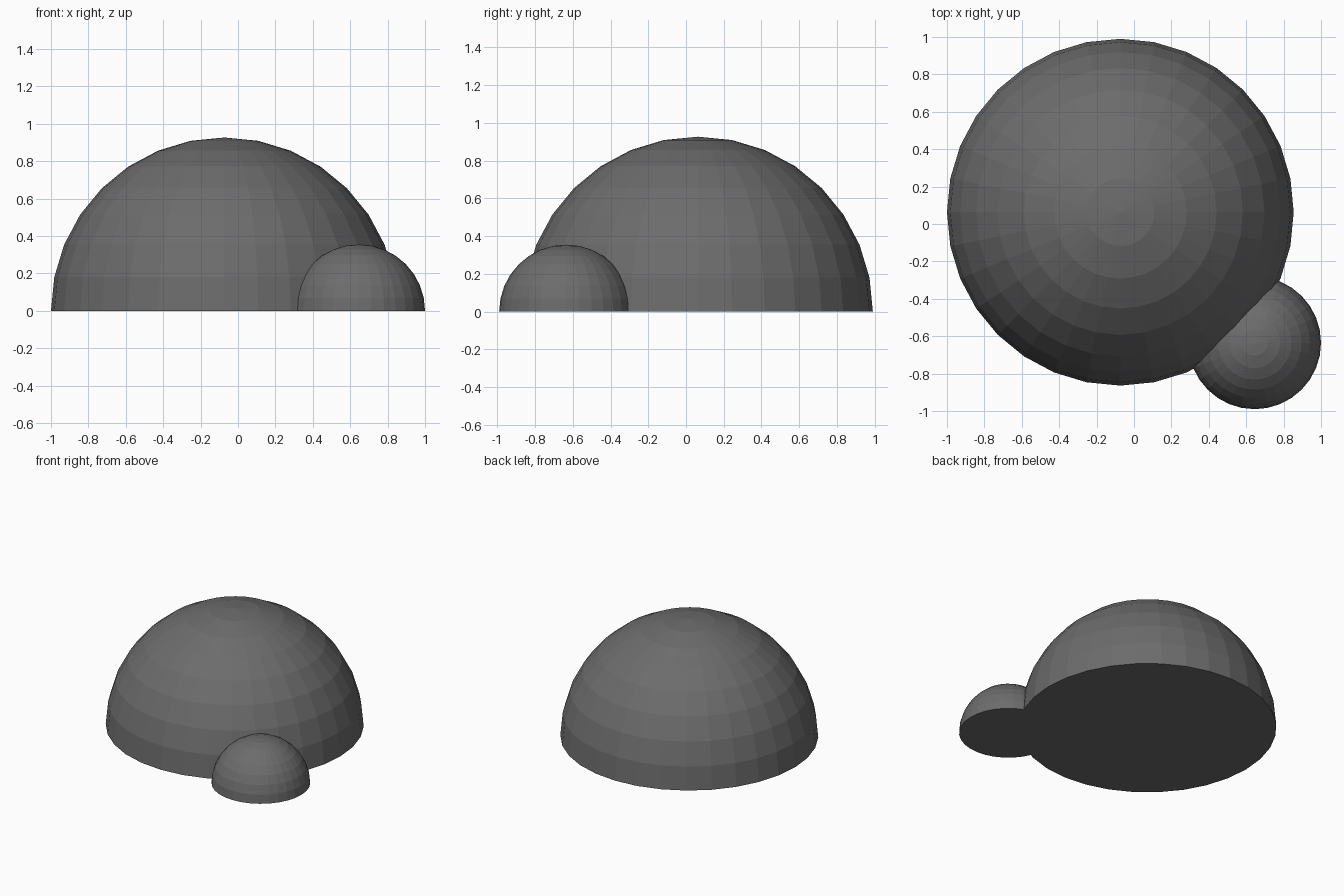
import bpy
import bmesh
from mathutils import Matrix

if "Cube" in bpy.data.objects:
    bpy.data.objects.remove(bpy.data.objects["Cube"])

# Dark grey surface
dark_grey = bpy.data.materials.new("dark_grey")
dark_grey.diffuse_color = (0.15, 0.15, 0.15, 1)
dark_grey.use_nodes = True
dark_grey.node_tree.nodes["Principled BSDF"].inputs["Base Color"].default_value = dark_grey.diffuse_color


def dome(name, x, y, radius):
    """Upper half of a 32 x 16 faceted sphere with a flat, closed base."""
    bm = bmesh.new()
    bmesh.ops.create_uvsphere(bm, u_segments=32, v_segments=16, radius=radius)
    lower = [v for v in bm.verts if v.co.z < -0.001]
    bmesh.ops.delete(bm, geom=lower, context='VERTS')
    rim = [e for e in bm.edges if e.is_boundary]
    bmesh.ops.contextual_create(bm, geom=rim)
    for v in bm.verts:
        if abs(v.co.z) < 0.001:
            v.co.z = 0
    bmesh.ops.recalc_face_normals(bm, faces=bm.faces)
    mesh = bpy.data.meshes.new(name)
    bm.to_mesh(mesh)
    bm.free()
    mesh.materials.append(dark_grey)
    obj = bpy.data.objects.new(name, mesh)
    obj.matrix_world = Matrix.Translation((x, y, 0))
    bpy.context.collection.objects.link(obj)
    return obj


# Main dome and the small dome at its front right corner
dome("main_dome", -0.073, 0.063, 0.927)
dome("small_dome", 0.645, -0.635, 0.355)
